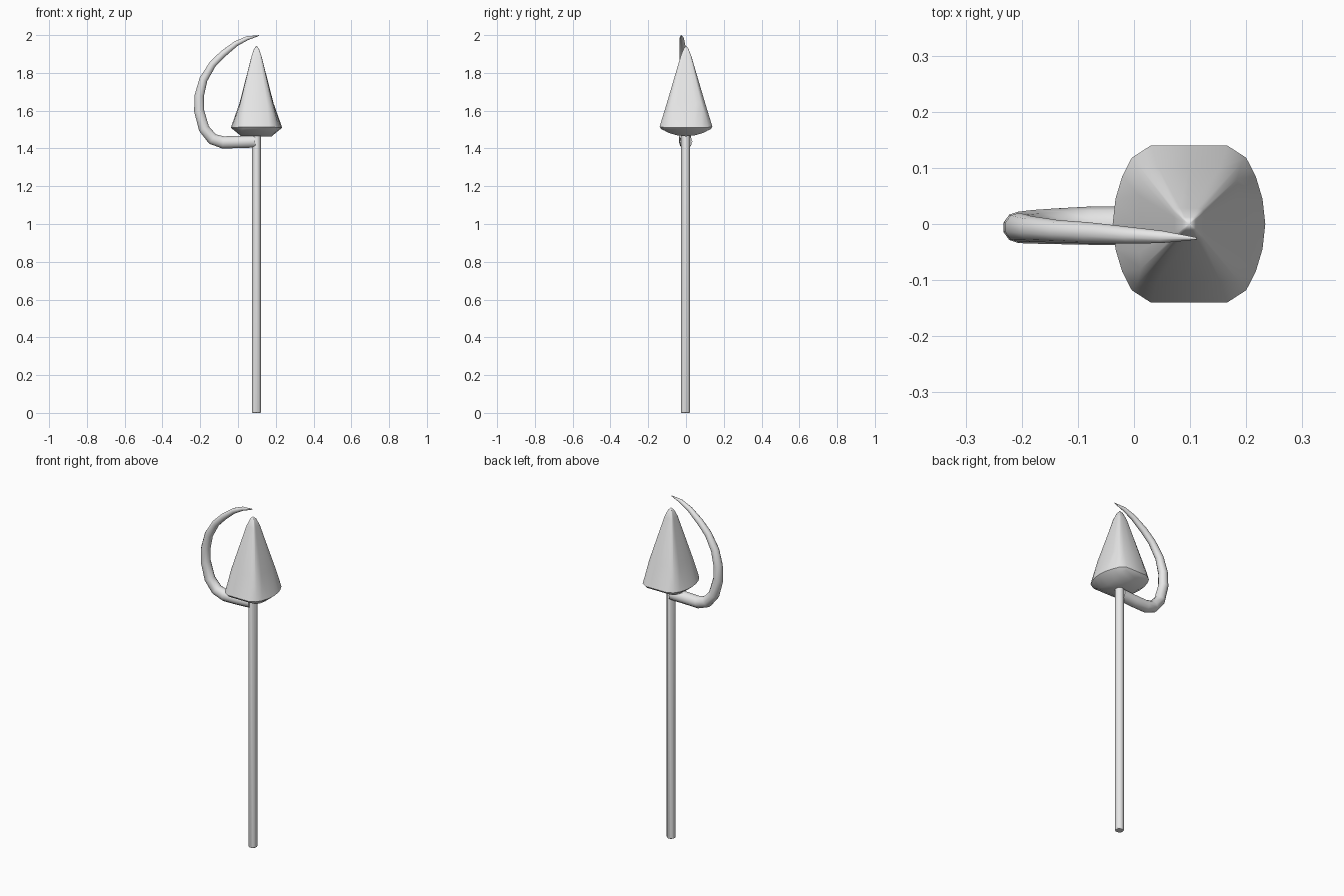
import bpy, bmesh, math
from mathutils import Vector

default = bpy.data.objects.get("Cube")
if default:
    bpy.data.objects.remove(default, do_unlink=True)

AXIS_X = 0.098

grey = bpy.data.materials.new("light_grey")
grey.use_nodes = True
grey.diffuse_color = (0.8, 0.8, 0.8, 1)
grey.node_tree.nodes["Principled BSDF"].inputs["Base Color"].default_value = (0.8, 0.8, 0.8, 1)


def finish(obj, angle):
    obj.data.materials.append(grey)
    bpy.ops.object.select_all(action="DESELECT")
    obj.select_set(True)
    bpy.context.view_layer.objects.active = obj
    bpy.ops.object.shade_smooth_by_angle(angle=math.radians(angle))


def full_ring(quarter):
    """Mirror a quarter outline (from +x round to +y) into a closed ring."""
    half = quarter + [(-x, y, z) for x, y, z in quarter[-2::-1]]
    return half + [(x, -y, z) for x, y, z in half[-2:0:-1]]


# Shaft
bpy.ops.mesh.primitive_cylinder_add(vertices=12, radius=0.024, depth=1.48,
                                    location=(AXIS_X, -0.002, 0.74))
shaft = bpy.context.object
shaft.name = "shaft"
bevel = shaft.modifiers.new("soft_ends", "BEVEL")
bevel.width = 0.004
bevel.segments = 2
bevel.limit_method = "ANGLE"
finish(shaft, 60)

# Pointed head: lofted quarter outlines, from the curved underside to the tip
under = [(0.08, 0, 1.464), (0.08, 0.05, 1.47), (0.08, 0.09, 1.482),
         (0.08, 0.113, 1.494), (0.066, 0.13, 1.502), (0, 0.13, 1.502)]
rim = [(0.136, 0, 1.51), (0.131, 0.045, 1.51), (0.119, 0.085, 1.51),
       (0.102, 0.118, 1.512), (0.068, 0.14, 1.514), (0, 0.14, 1.514)]
shoulder = [(0.09, 0, 1.64), (0.088, 0.05, 1.64), (0.086, 0.08, 1.64),
            (0.093, 0.108, 1.56), (0.055, 0.1, 1.645), (0, 0.1, 1.645)]
square = [(1, 0), (1, 0.4), (1, 0.75), (0.95, 0.95), (0.6, 1), (0, 1)]
neck = [(0.026 * x, 0.028 * y, 1.89) for x, y in square]
nose = [(0.012 * x, 0.012 * y, 1.93) for x, y in square]
spine = [(0, y, z) for x, y, z in under]

bm = bmesh.new()
rings = [[bm.verts.new((x + AXIS_X, y, z)) for x, y, z in full_ring(q)]
         for q in (spine, under, rim, shoulder, neck, nose)]
for low, high in zip(rings, rings[1:]):
    for i in range(len(low)):
        j = (i + 1) % len(low)
        bm.faces.new((low[i], low[j], high[j], high[i]))
tip = bm.verts.new((AXIS_X, 0, 1.943))
for i, v in enumerate(rings[-1]):
    bm.faces.new((v, rings[-1][(i + 1) % len(rings[-1])], tip))
bmesh.ops.remove_doubles(bm, verts=bm.verts, dist=0.0005)
bmesh.ops.recalc_face_normals(bm, faces=bm.faces)
mesh = bpy.data.meshes.new("pointed_head")
bm.to_mesh(mesh)
bm.free()
head = bpy.data.objects.new("pointed_head", mesh)
bpy.context.collection.objects.link(head)
finish(head, 50)

# Curved hook: tapering tube swept along a path of (x, y, z, radius)
path = [(0.09, 0, 1.437, 0.034), (0, -0.003, 1.434, 0.034),
        (-0.08, -0.003, 1.432, 0.034), (-0.135, -0.004, 1.45, 0.032),
        (-0.18, -0.005, 1.505, 0.03), (-0.206, -0.006, 1.6, 0.028),
        (-0.205, -0.006, 1.68, 0.026), (-0.183, -0.009, 1.765, 0.023),
        (-0.135, -0.013, 1.845, 0.02), (-0.08, -0.016, 1.9, 0.019),
        (-0.01, -0.02, 1.955, 0.015), (0.05, -0.023, 1.984, 0.011),
        (0.112, -0.026, 1.998, 0.002)]
SIDES = 10
points = [Vector(p[:3]) for p in path]
bm = bmesh.new()
loops = []
for i, p in enumerate(points):
    tangent = (points[min(i + 1, len(points) - 1)] - points[max(i - 1, 0)]).normalized()
    side = Vector((0, 1, 0))
    side = (side - tangent * side.dot(tangent)).normalized()
    out = tangent.cross(side)
    turns = [math.tau * k / SIDES for k in range(SIDES)]
    loops.append([bm.verts.new(p + path[i][3] * (side * math.cos(a) + out * math.sin(a)))
                  for a in turns])
for low, high in zip(loops, loops[1:]):
    for i in range(SIDES):
        j = (i + 1) % SIDES
        bm.faces.new((low[i], low[j], high[j], high[i]))
bm.faces.new(loops[0])
bm.faces.new(loops[-1])
bmesh.ops.recalc_face_normals(bm, faces=bm.faces)
mesh = bpy.data.meshes.new("curved_hook")
bm.to_mesh(mesh)
bm.free()
hook = bpy.data.objects.new("curved_hook", mesh)
bpy.context.collection.objects.link(hook)
finish(hook, 60)
